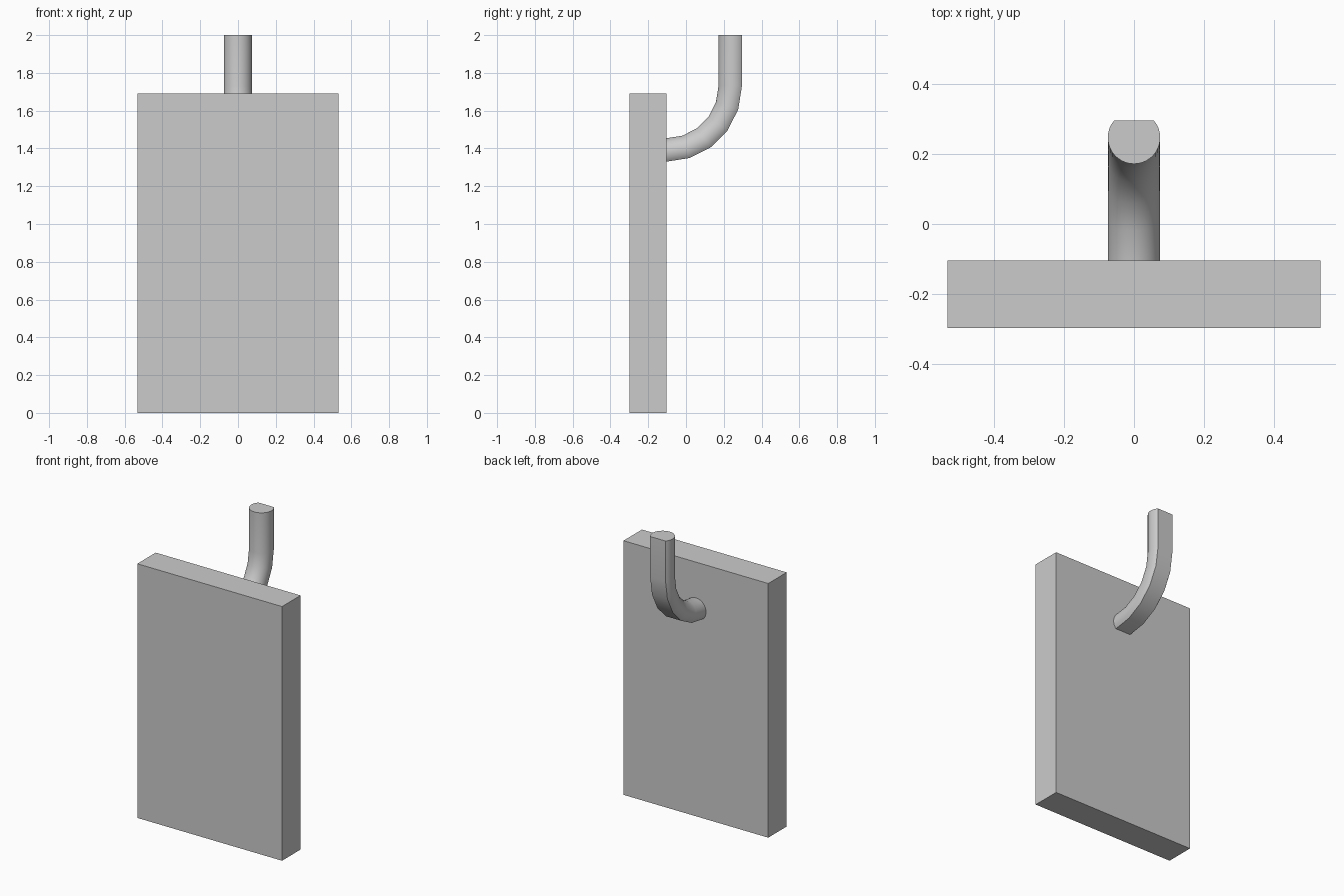
import bpy, bmesh, math
from mathutils import Vector

cube = bpy.data.objects.get("Cube")
if cube:
    bpy.data.objects.remove(cube, do_unlink=True)

grey = bpy.data.materials.new("plain grey")
grey.use_nodes = True
colour = (0.6, 0.6, 0.6, 1)
grey.diffuse_color = colour
grey.node_tree.nodes["Principled BSDF"].inputs["Base Color"].default_value = colour


def add_object(name, bm):
    bmesh.ops.recalc_face_normals(bm, faces=bm.faces[:])
    mesh = bpy.data.meshes.new(name)
    bm.to_mesh(mesh)
    bm.free()
    mesh.materials.append(grey)
    obj = bpy.data.objects.new(name, mesh)
    bpy.context.collection.objects.link(obj)
    return obj


WIDTH, HEIGHT, FRONT, BACK = 1.066, 1.692, -0.298, -0.104

# Flat rectangular panel
bm = bmesh.new()
bmesh.ops.create_cube(bm, size=1)
bmesh.ops.scale(bm, vec=(WIDTH, BACK - FRONT, HEIGHT), verts=bm.verts[:])
bmesh.ops.translate(bm, vec=(0, (FRONT + BACK) / 2, HEIGHT / 2), verts=bm.verts[:])
add_object("panel", bm)

# Hook cross-section: a round bar with its outer side cut flat
RADIUS, FLAT, BEND, ARC_STEPS, SIDES = 0.075, 0.049, 0.351, 5, 28
start = math.acos(FLAT / RADIUS)
section = []
for i in range(SIDES + 1):
    a = start + (2 * math.pi - 2 * start) * i / SIDES
    section.append((RADIUS * math.sin(a), RADIUS * math.cos(a)))

# Sweep the section down the straight shank and round the quarter bend
bend_z = 1.73
stations = [(0, 2.0)] + [(math.radians(90) * i / ARC_STEPS, bend_z)
                         for i in range(ARC_STEPS + 1)]
bm = bmesh.new()
rings = []
for angle, z in stations:
    ring = []
    for x, out in section:
        r = BEND + out
        ring.append(bm.verts.new(Vector((x, BACK + r * math.cos(angle),
                                         z - r * math.sin(angle)))))
    rings.append(ring)
for upper, lower in zip(rings, rings[1:]):
    for i in range(len(section)):
        j = (i + 1) % len(section)
        bm.faces.new((upper[i], upper[j], lower[j], lower[i]))
bm.faces.new(rings[0])
bm.faces.new(rings[-1])
hook = add_object("hook", bm)

# Smooth the round sides, keep the flat's edges crisp
bpy.ops.object.select_all(action="DESELECT")
hook.select_set(True)
bpy.context.view_layer.objects.active = hook
bpy.ops.object.shade_smooth_by_angle(angle=math.radians(30))
